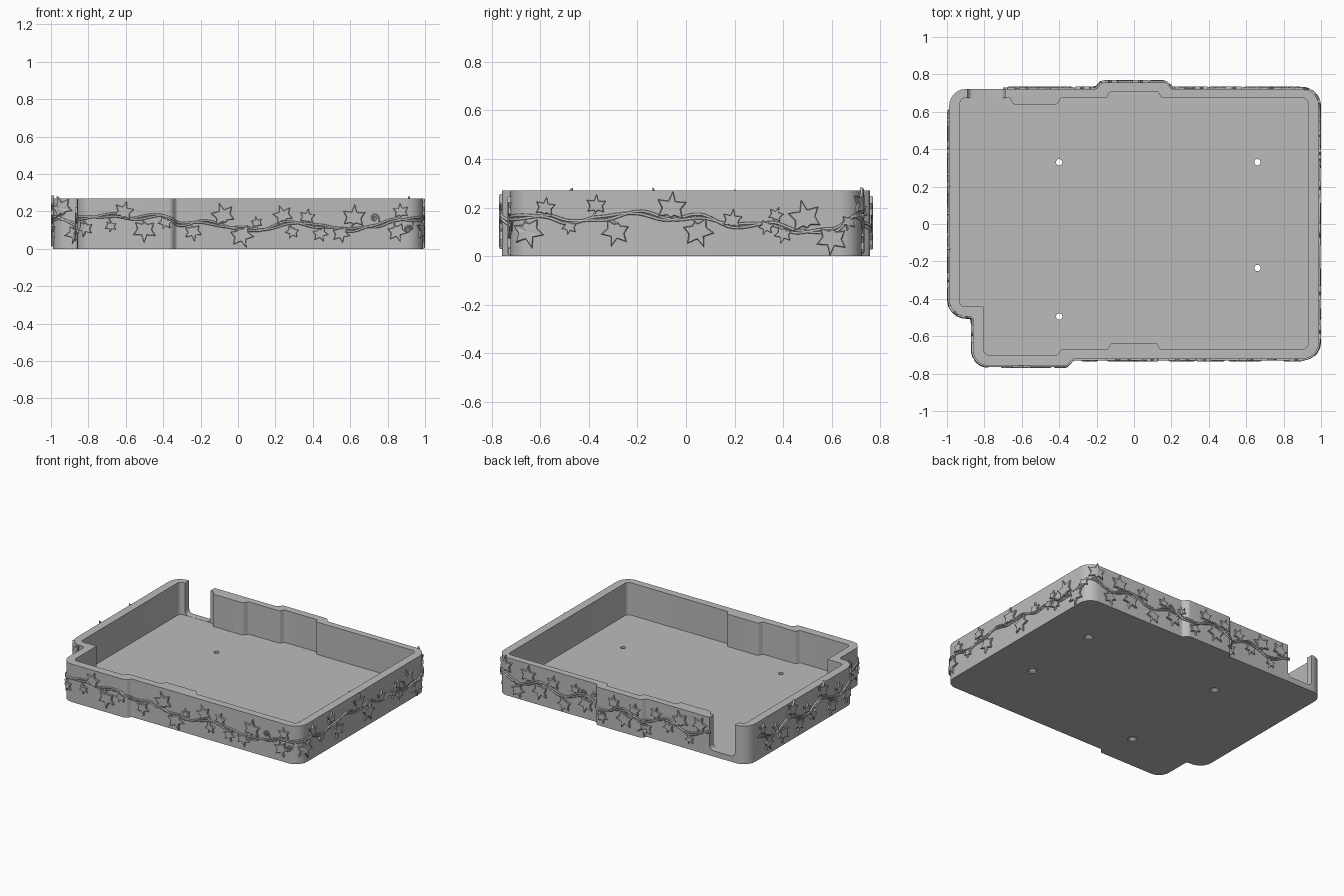
import bpy, bmesh, math, random
from mathutils import Vector

random.seed(4)
if "Cube" in bpy.data.objects:
    bpy.data.objects.remove(bpy.data.objects["Cube"])

HEIGHT, FLOOR = 0.27, 0.04

grey = bpy.data.materials.new("matte grey")
grey.use_nodes = True
grey.diffuse_color = (0.5, 0.5, 0.5, 1)
grey.node_tree.nodes["Principled BSDF"].inputs["Base Color"].default_value = grey.diffuse_color


def rounded(corners, steps=6):
    """Closed 2D outline with a fillet of radius r at each (x, y, r) corner."""
    pts = []
    for i, (x, y, r) in enumerate(corners):
        p = Vector((x, y))
        a = (Vector(corners[i - 1][:2]) - p).normalized()
        b = (Vector(corners[(i + 1) % len(corners)][:2]) - p).normalized()
        if r == 0:
            pts.append(p)
            continue
        half = a.angle(b) / 2
        centre = p + (a + b).normalized() * r / math.sin(half)
        start = p + a * r / math.tan(half) - centre
        end = p + b * r / math.tan(half) - centre
        sweep = start.angle_signed(end)
        for k in range(steps + 1):
            t = -sweep * k / steps
            c, s = math.cos(t), math.sin(t)
            pts.append(centre + Vector((c * start.x - s * start.y, s * start.x + c * start.y)))
    return pts


def add_object(name, bm):
    bmesh.ops.recalc_face_normals(bm, faces=bm.faces)
    mesh = bpy.data.meshes.new(name)
    bm.to_mesh(mesh)
    bm.free()
    mesh.materials.append(grey)
    obj = bpy.data.objects.new(name, mesh)
    bpy.context.collection.objects.link(obj)
    return obj


def loft(name, rings, place=lambda p, h: (p.x, p.y, h)):
    """Solid through a stack of (outline, height) rings, capped at both ends."""
    bm = bmesh.new()
    loops = [[bm.verts.new(place(p, h)) for p in pts] for pts, h in rings]
    n = len(loops[0])
    for low, high in zip(loops, loops[1:]):
        for i in range(n):
            j = (i + 1) % n
            bm.faces.new((low[i], low[j], high[j], high[i]))
    bm.faces.new(loops[0])
    bm.faces.new(loops[-1])
    return add_object(name, bm)


def select_only(obj):
    bpy.ops.object.select_all(action='DESELECT')
    obj.select_set(True)
    bpy.context.view_layer.objects.active = obj


def cut(obj, cutter):
    mod = obj.modifiers.new("cut", 'BOOLEAN')
    mod.operation, mod.solver, mod.object = 'DIFFERENCE', 'EXACT', cutter
    select_only(obj)
    bpy.ops.object.modifier_apply(modifier=mod.name)
    bpy.data.objects.remove(cutter)


# Tray body with stepped outer wall
outer = rounded([
    (-0.988, 0.722, 0.09), (-0.988, -0.495, 0.09), (-0.86, -0.495, 0.02), (-0.86, -0.757, 0.08),
    (-0.355, -0.757, 0.03), (-0.33, -0.722, 0.02), (0.988, -0.722, 0.09), (0.988, 0.722, 0.09),
    (0.2, 0.722, 0.02), (0.175, 0.757, 0.03), (-0.175, 0.757, 0.03), (-0.2, 0.722, 0.02)])
tray = loft("tray_body", [(outer, 0), (outer, HEIGHT)])

# Inner cavity with thick and thin wall stretches
inner = rounded([
    (-0.93, 0.675, 0.03), (-0.93, -0.44, 0.02), (-0.805, -0.44, 0), (-0.805, -0.7, 0.03),
    (-0.41, -0.7, 0.01), (-0.39, -0.67, 0.01), (-0.14, -0.67, 0.01), (-0.12, -0.635, 0.01),
    (0.12, -0.635, 0.01), (0.14, -0.67, 0.01), (0.93, -0.67, 0.03), (0.93, 0.675, 0.03),
    (0.145, 0.675, 0.01), (0.13, 0.705, 0.01), (-0.13, 0.705, 0.01), (-0.145, 0.675, 0.01),
    (-0.39, 0.675, 0.01), (-0.41, 0.64, 0.01), (-0.645, 0.64, 0.01), (-0.665, 0.675, 0.01)])
cut(tray, loft("cavity_cutter", [(inner, FLOOR), (inner, HEIGHT + 0.1)]))

# Cable gap in the back wall, rounded at its foot
gap = rounded([(-0.89, FLOOR + 0.001, 0.03), (-0.69, FLOOR + 0.001, 0.03), (-0.69, 0.4, 0), (-0.89, 0.4, 0)])
cut(tray, loft("gap_cutter", [(gap, 0.66), (gap, 0.85)], lambda p, h: (p.x, h, p.y)))

# Countersunk screw holes
for hx, hy in ((-0.4, 0.33), (0.66, 0.33), (0.66, -0.235), (-0.4, -0.495)):
    def circle(r):
        return [Vector((hx + r * math.cos(k * math.tau / 20), hy + r * math.sin(k * math.tau / 20)))
                for k in range(20)]
    cut(tray, loft("hole_cutter", [(circle(0.03), -0.01), (circle(0.03), 0.008),
                                   (circle(0.017), 0.02), (circle(0.017), 0.1)]))

# Wrapping of flat (distance, height) coordinates around the outer wall
sides, total = [], 0
for a, b in zip(outer, outer[1:] + outer[:1]):
    length = (b - a).length
    if length > 1e-6:
        sides.append((a, (b - a) / length, length, total))
        total += length


def wrap(u, z, off):
    u %= total
    a, d, length, start = next(s for s in reversed(sides) if s[3] <= u)
    p = a + d * (u - start) + Vector((d.y, -d.x)) * off
    return Vector((p.x, p.y, z))


def distance_at(x, y):
    best = None
    for a, d, length, start in sides:
        t = min(max((Vector((x, y)) - a).dot(d), 0), length)
        gap_to = (a + d * t - Vector((x, y))).length
        if best is None or gap_to < best[0]:
            best = (gap_to, start + t)
    return best[1]


def front(x):
    return distance_at(x, -0.757 if x < -0.34 else -0.722)


def right(y):
    return distance_at(0.988, y)


# Height of the vine along the wall
u_start, u_end = distance_at(-0.988, 0.61), distance_at(-0.7, 0.722)
free_ranges = ((u_start, front(-0.86)), (right(0.72), u_end))
knots = [(front(x), z) for x, z in (
    (-0.78, 0.17), (-0.66, 0.18), (-0.57, 0.16), (-0.42, 0.18), (-0.3, 0.13), (-0.2, 0.145), (0, 0.11),
    (0.12, 0.1), (0.28, 0.14), (0.45, 0.12), (0.6, 0.1), (0.72, 0.12), (0.85, 0.155))]
knots += [(right(y), z) for y, z in (
    (-0.58, 0.165), (-0.48, 0.14), (-0.36, 0.155), (-0.2, 0.18), (-0.06, 0.15), (0.05, 0.165),
    (0.2, 0.125), (0.34, 0.135), (0.47, 0.1), (0.6, 0.105))]
for lo, hi in free_ranges:
    count = int((hi - lo) / 0.16)
    knots += [(lo + (hi - lo) * k / count, 0.14 + 0.025 * (-1) ** k) for k in range(count + 1)]
knots.sort()


def vine_height(u):
    for (u0, z0), (u1, z1) in zip(knots, knots[1:]):
        if u0 <= u < u1:
            return z0 + (z1 - z0) * (1 - math.cos(math.pi * (u - u0) / (u1 - u0))) / 2
    return knots[-1][1]


def tubes(name, paths, radius):
    data = bpy.data.curves.new(name, 'CURVE')
    data.dimensions, data.bevel_depth, data.bevel_resolution = '3D', radius, 1
    data.use_fill_caps = True
    data.materials.append(grey)
    for path in paths:
        spline = data.splines.new('POLY')
        spline.points.add(len(path) - 1)
        for point, (u, z) in zip(spline.points, path):
            point.co = (*wrap(u, z, 0.003), 1)
    obj = bpy.data.objects.new(name, data)
    bpy.context.collection.objects.link(obj)


# Two intertwined vine strands
samples = [u_start + (u_end - u_start) * k / 600 for k in range(601)]
tubes("ivy_vine", [[(u, vine_height(u) + sign * 0.008 * math.sin(u * 17)) for u in samples]
                   for sign in (-1, 1)], 0.006)

# Leaf positions: distance, height, size
leaves = [(front(x), z, s) for x, z, s in (
    (-0.82, 0.11, 0.08), (-0.68, 0.12, 0.06), (-0.61, 0.2, 0.1), (-0.5, 0.1, 0.12), (-0.39, 0.14, 0.07),
    (-0.24, 0.09, 0.09), (-0.08, 0.18, 0.12), (0.02, 0.07, 0.12), (0.1, 0.14, 0.06), (0.24, 0.18, 0.1),
    (0.29, 0.09, 0.07), (0.37, 0.17, 0.08), (0.44, 0.08, 0.08), (0.55, 0.08, 0.09), (0.62, 0.17, 0.12),
    (0.85, 0.09, 0.1), (0.87, 0.2, 0.08))]
leaves += [(right(y), z, s) for y, z, s in (
    (-0.65, 0.1, 0.12), (-0.58, 0.2, 0.08), (-0.48, 0.12, 0.06), (-0.37, 0.21, 0.08), (-0.29, 0.1, 0.11),
    (-0.06, 0.2, 0.12), (0.05, 0.1, 0.12), (0.19, 0.15, 0.08), (0.33, 0.12, 0.06), (0.37, 0.17, 0.06),
    (0.4, 0.09, 0.07), (0.49, 0.16, 0.13), (0.6, 0.07, 0.12), (0.67, 0.14, 0.06))]
for lo, hi in free_ranges:
    u, up = lo + 0.05, 1
    while u < hi - 0.03:
        size = random.uniform(0.06, 0.12)
        leaves.append((u, vine_height(u) + up * (0.015 + size * 0.4), size))
        u, up = u + random.uniform(0.07, 0.11), -up

# Five-lobed leaves, each a thin raised plate, with short stems
half = [(0.12, 0.22), (0.5, 0.24), (0.33, -0.04), (0.42, -0.34), (0.12, -0.27)]
leaf_shape = [(0, 0.58)] + half + [(0, -0.36)] + [(-x, z) for x, z in reversed(half)]
bm, stems = bmesh.new(), []
for u, z, size in leaves:
    vine = vine_height(u)
    turn = random.uniform(-0.4, 0.4) + (0 if z > vine else math.pi)
    c, s = math.cos(turn), math.sin(turn)

    def leaf_point(x, y, off):
        return bm.verts.new(wrap(u + size * (c * x - s * y), z + size * (s * x + c * y), off))

    base, top, rim = [[leaf_point(x * k, y * k, off) for x, y in leaf_shape]
                      for k, off in ((1, -0.003), (1, 0.009), (0.9, 0.012))]
    centre = leaf_point(0, 0, 0.012)
    for i in range(len(leaf_shape)):
        j = (i + 1) % len(leaf_shape)
        bm.faces.new((base[i], base[j], top[j], top[i]))
        bm.faces.new((top[i], top[j], rim[j], rim[i]))
        bm.faces.new((rim[i], rim[j], centre))
    stems.append([(u - 0.02, vine_height(u - 0.02)), (u + s * size * 0.3, z - c * size * 0.3)])
add_object("ivy_leaves", bm)
tubes("leaf_stems", stems, 0.004)

# Curled tendrils
curls = []
for u, z in ((front(0.73), 0.165), (front(0.91), 0.105), (distance_at(0.3, 0.722), 0.18)):
    curls.append([(u + 0.022 * (1 - k / 30) * math.cos(k * 0.4), z + 0.022 * (1 - k / 30) * math.sin(k * 0.4))
                  for k in range(28)] )
    curls[-1].insert(0, (u + 0.03, vine_height(u + 0.03)))
tubes("ivy_tendrils", curls, 0.004)

# Smooth the fillets, keep edges crisp
select_only(tray)
bpy.ops.object.shade_smooth_by_angle(angle=math.radians(30))
